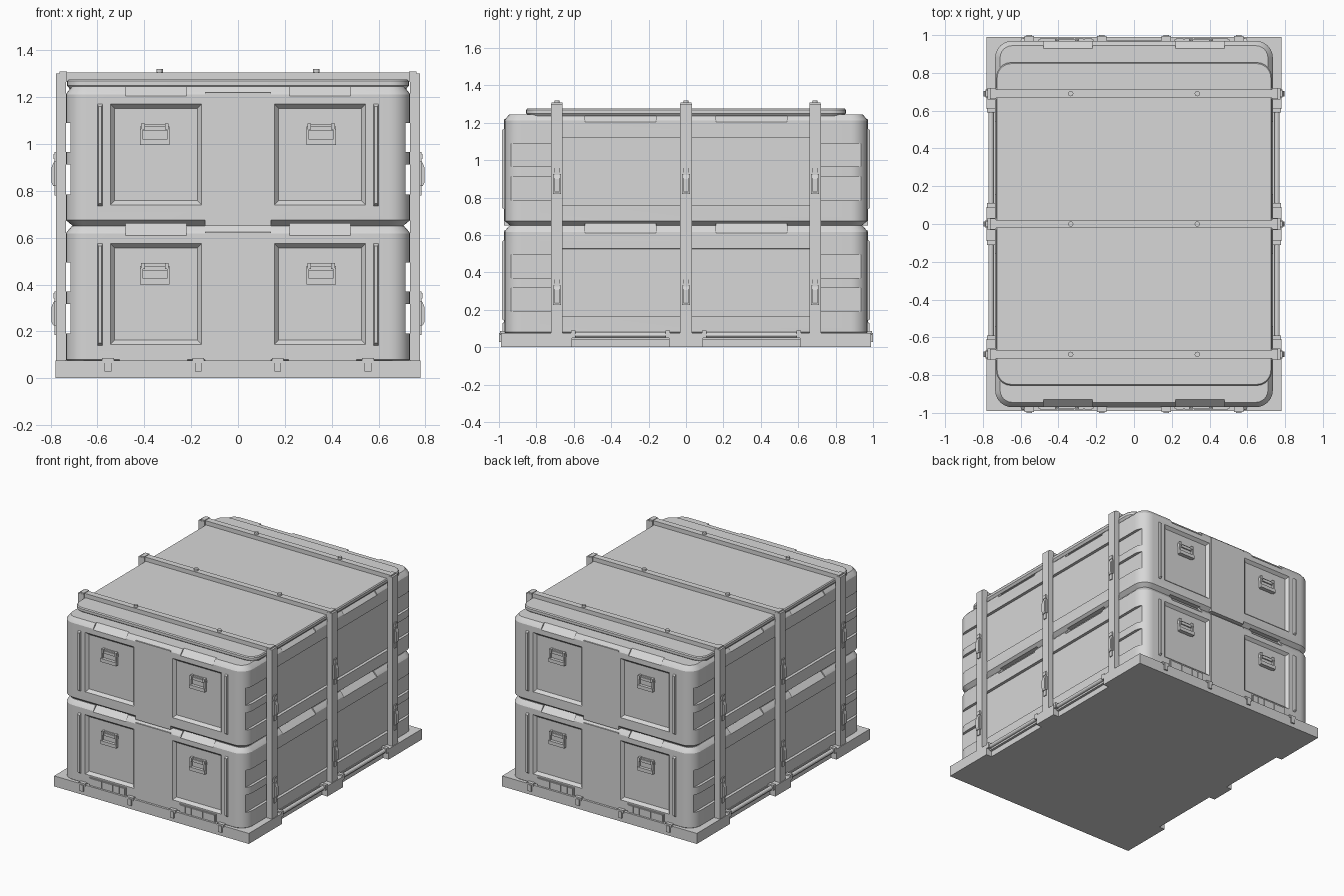
import bpy, bmesh, math
from mathutils import Matrix, Vector

if "Cube" in bpy.data.objects:
    bpy.data.objects.remove(bpy.data.objects["Cube"])

grey = bpy.data.materials.new("light_grey")
grey.diffuse_color = (0.68, 0.68, 0.68, 1)
grey.use_nodes = True
grey.node_tree.nodes["Principled BSDF"].inputs["Base Color"].default_value = grey.diffuse_color
LEVELS = (0.055, 0.65)           # bottom of each stacked case
BOTH = (-1, 1)


def finish(name, bm):
    bmesh.ops.recalc_face_normals(bm, faces=bm.faces[:])
    me = bpy.data.meshes.new(name)
    bm.to_mesh(me)
    bm.free()
    ob = bpy.data.objects.new(name, me)
    bpy.context.collection.objects.link(ob)
    me.materials.append(grey)
    return ob


def box(x0, x1, y0, y1, z0, z1):
    return [(x, y, z) for x in (x0, x1) for y in (y0, y1) for z in (z0, z1)]


def pieces(name, solids, mx=True, my=True, levels=(0,)):
    """One object from convex solids, mirrored in x / y and repeated at heights."""
    bm = bmesh.new()
    for pts in solids:
        for sx in (BOTH if mx else (1,)):
            for sy in (BOTH if my else (1,)):
                for dz in levels:
                    vs = [bm.verts.new((x * sx, y * sy, z + dz)) for x, y, z in pts]
                    bmesh.ops.convex_hull(bm, input=vs)
    bmesh.ops.dissolve_limit(bm, angle_limit=0.01, verts=bm.verts[:], edges=bm.edges[:])
    return finish(name, bm)


def rounded_stack(name, hx, hy, r, profile, seg=6):
    """Rounded rectangle lofted through (height, inset) steps."""
    bm = bmesh.new()
    rings = []
    for z, inset in profile:
        ring, rr = [], r - inset
        for k, (sx, sy) in enumerate(((1, 1), (-1, 1), (-1, -1), (1, -1))):
            for i in range(seg + 1):
                a = math.pi / 2 * (k + i / seg)
                ring.append(bm.verts.new((sx * (hx - r) + rr * math.cos(a),
                                          sy * (hy - r) + rr * math.sin(a), z)))
        rings.append(ring)
    n = len(rings[0])
    for a, b in zip(rings, rings[1:]):
        for i in range(n):
            bm.faces.new((a[i], a[(i + 1) % n], b[(i + 1) % n], b[i]))
    bm.faces.new(rings[0])
    bm.faces.new(rings[-1])
    return finish(name, bm)


def smooth(ob):
    bpy.ops.object.select_all(action='DESELECT')
    ob.select_set(True)
    bpy.context.view_layer.objects.active = ob
    bpy.ops.object.shade_smooth_by_angle(angle=math.radians(25))


def cylinders(name, specs):
    """Cylinders from (centre, radius, length, axis)."""
    bm = bmesh.new()
    for c, r, length, axis in specs:
        m = Matrix.Translation(c) @ Vector((0, 0, 1)).rotation_difference(Vector(axis)).to_matrix().to_4x4()
        bmesh.ops.create_cone(bm, cap_ends=True, segments=12, radius1=r, radius2=r, depth=length, matrix=m)
    ob = finish(name, bm)
    smooth(ob)


# Recessed end panels (tapered) and wide side recesses
panel = []
for y, g in ((-1.0, 0.027), (-0.95, -0.018)):
    panel += [(x, y, z) for x in (0.155 - g, 0.545 + g) for z in (0.09 - g, 0.52 + g)]
cut_a = pieces("panel_cutter", [panel], levels=LEVELS)
side = [(0.715, y, z) for y in (-0.69, 0.69) for z in (0.11, 0.47)]
side += [(0.80, y, z) for y in (-0.69, 0.69) for z in (0.105, 0.475)]
cut_b = pieces("side_cutter", [side], my=False, levels=LEVELS)

# Corner grip slots and sloped notches in the lid edge
slots = [box(0.715, 0.8, 0.68, 0.96, 0.135, 0.262),
         box(0.715, 0.8, 0.68, 0.96, 0.315, 0.440)]
tri = ((0.01, 0.545), (-0.05, 0.605), (0.01, 0.605))
slots.append([(x, 0.97 + d, z) for x in (0.22, 0.48) for d, z in tri])
slots.append([(0.735 + d, y, z) for y in (0.16, 0.54) for d, z in tri])
cut_c = pieces("slot_cutter", slots, levels=LEVELS)

# Two stacked cases
for name, z in zip(("lower_case", "upper_case"), LEVELS):
    prof = [(0, 0.03), (0.025, 0), (0.562, 0), (0.572, 0.006), (0.595, 0.026)]
    case = rounded_stack(name, 0.735, 0.97, 0.09, [(z + h, i) for h, i in prof])
    for c in (cut_a, cut_b, cut_c):
        mod = case.modifiers.new("cut", 'BOOLEAN')
        mod.operation = 'DIFFERENCE'
        mod.solver = 'EXACT'
        mod.object = c
    bpy.context.view_layer.objects.active = case
    for mod in list(case.modifiers):
        bpy.ops.object.modifier_apply(modifier=mod.name)
    smooth(case)
for c in (cut_a, cut_b, cut_c):
    bpy.data.objects.remove(c)

# Raised top of the upper lid
smooth(rounded_stack("lid_top", 0.73, 0.855, 0.08, [(1.235, 0.012), (1.25, 0), (1.268, 0), (1.275, 0.006)]))

# Flat centre panel and ribs on the ends
pieces("end_centre_panel", [box(-0.14, 0.14, 0.90, 0.974, 0.0, 0.57)], mx=False, levels=LEVELS)
rib = box(0.578, 0.600, 0.96, 0.970, 0.085, 0.52) + box(0.582, 0.596, 0.96, 0.984, 0.095, 0.51)
pieces("end_rib", [rib], levels=LEVELS)

# Fold-down handles in the end panels
pieces("end_handle", [
    box(0.300, 0.410, 0.945, 0.957, 0.345, 0.435),
    box(0.292, 0.418, 0.945, 0.966, 0.405, 0.425),
    box(0.296, 0.312, 0.945, 0.975, 0.412, 0.437),
    box(0.398, 0.414, 0.945, 0.975, 0.412, 0.437),
    box(0.292, 0.304, 0.955, 0.973, 0.350, 0.415),
    box(0.406, 0.418, 0.955, 0.973, 0.350, 0.415),
    box(0.292, 0.418, 0.955, 0.979, 0.345, 0.370),
], levels=LEVELS)

# Pallet, notched along both sides, with a rod in each notch
pieces("pallet", [
    box(-0.735, 0.735, -0.99, 0.99, 0, 0.076),
    box(0.73, 0.78, 0.61, 0.99, 0, 0.076),
    box(0.73, 0.78, -0.99, -0.61, 0, 0.076),
    box(0.73, 0.78, -0.09, 0.09, 0, 0.076),
], my=False)
cylinders("side_rod", [((0.757 * s, 0.35 * t, 0.066), 0.014, 0.53, (0, 1, 0)) for s in BOTH for t in BOTH])
pieces("rod_shelf", [box(0.73, 0.752, 0.085, 0.615, 0.04, 0.056)])
pieces("rod_bracket", [box(0.735, 0.778, y - 0.012, y + 0.012, 0.05, 0.088) for y in (0.098, 0.602)])

# Clamps and divided stops along the pallet ends
clamps = []
for x in (0.17, 0.555):
    clamps += [box(x - 0.025, x + 0.025, 0.965, 0.995, 0.066, 0.086),
               box(x - 0.014, x + 0.014, 0.985, 1.0, 0.028, 0.075)]
pieces("pallet_clamp", clamps)
stops = [box(0.215, 0.505, 0.96, 0.976, 0.076, 0.134)]
stops += [box(x0, x1, 0.97, 0.982, 0.082, 0.130) for x0, x1 in ((0.222, 0.263), (0.267, 0.313), (0.317, 0.402), (0.406, 0.498))]
pieces("end_stop", stops)

# Three clamping frames: posts, top bars, end blocks, bolts
for label, y in (("front", -0.69), ("middle", 0), ("back", 0.69)):
    pieces(label + "_post", [box(0.735, 0.776, y - 0.031, y + 0.031, 0.07, 1.30)], my=False)
    pieces(label + "_top_bar", [box(-0.75, 0.75, y - 0.022, y + 0.022, 1.27, 1.305)], mx=False, my=False)
    pieces(label + "_bar_end", [box(0.73, 0.762, y - 0.029, y + 0.029, 1.265, 1.309)], my=False)
    # Latches on the posts
    pieces(label + "_latch", [
        box(0.77, 0.783, y - 0.013, y + 0.013, 0.13, 0.315),
        box(0.77, 0.786, y - 0.021, y + 0.021, 0.17, 0.275),
        box(0.77, 0.787, y - 0.016, y + 0.016, 0.285, 0.308),
        box(0.78, 0.788, y - 0.014, y + 0.014, 0.17, 0.27)
        + box(0.78, 0.796, y - 0.014, y + 0.014, 0.185, 0.25),
    ], my=False, levels=LEVELS)
cylinders("bar_bolt", [((0.335 * s, y, 1.308), 0.014, 0.024, (0, 0, 1)) for s in BOTH for y in (-0.69, 0, 0.69)])
